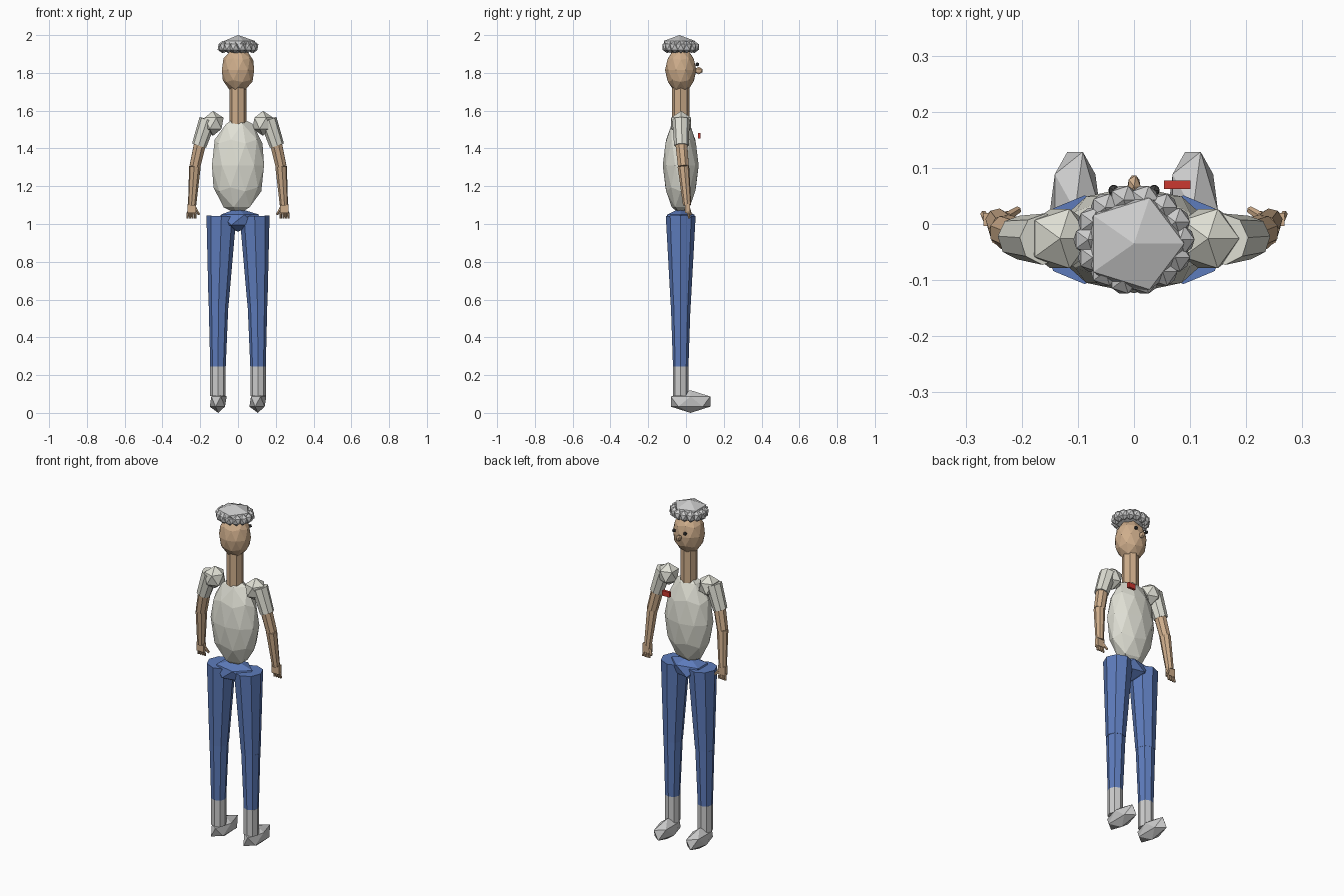
import bpy, math
from mathutils import Vector

if "Cube" in bpy.data.objects:
    bpy.data.objects.remove(bpy.data.objects["Cube"])


def mat(name, rgb):
    m = bpy.data.materials.new(name)
    m.diffuse_color = (*rgb, 1)
    m.use_nodes = True
    m.node_tree.nodes["Principled BSDF"].inputs["Base Color"].default_value = m.diffuse_color
    return m


SKIN = mat("skin", (0.62, 0.42, 0.26))
SHIRT = mat("shirt", (0.74, 0.74, 0.66))
DENIM = mat("denim", (0.11, 0.20, 0.50))
RED = mat("red", (0.60, 0.04, 0.03))
DARK = mat("dark", (0.05, 0.05, 0.05))


def finish(name, m):
    o = bpy.context.object
    o.name = name
    if m:
        o.data.materials.append(m)
    return o


def ball(name, c, s, m=None, sub=1):
    bpy.ops.mesh.primitive_ico_sphere_add(subdivisions=sub, radius=1, location=c)
    bpy.context.object.scale = s
    return finish(name, m)


def limb(name, a, b, ra, rb, m=None, sides=8):
    a, b = Vector(a), Vector(b)
    d = b - a
    bpy.ops.mesh.primitive_cone_add(vertices=sides, radius1=ra, radius2=rb,
                                    depth=d.length, location=(a + b) / 2)
    bpy.context.object.rotation_euler = d.to_track_quat('Z', 'Y').to_euler()
    return finish(name, m)


def box(name, c, s, m=None):
    bpy.ops.mesh.primitive_cube_add(size=1, location=c)
    bpy.context.object.scale = s
    return finish(name, m)


Y = -0.028  # body axis

# Torso, pelvis, neck, head
ball("torso", (0, Y, 1.31), (0.145, 0.095, 0.26), SHIRT, 2)
ball("pelvis", (0, Y, 1.022), (0.125, 0.085, 0.062), DENIM, 1)
limb("neck", (0, Y, 1.53), (0, Y, 1.73), 0.046, 0.046, SKIN)
ball("head", (0, Y, 1.815), (0.09, 0.083, 0.12), SKIN, 2)

# Face
ball("nose", (0, 0.067, 1.812), (0.013, 0.023, 0.02), SKIN)
for s in (-1, 1):
    ball("eye", (s * 0.036, 0.06, 1.845), (0.011, 0.011, 0.011), DARK)

# Hair: faceted crown and a ring of curls
ball("hair_crown", (0, -0.035, 1.945), (0.1, 0.096, 0.055))
N = 14
for i in range(N):
    t = 2 * math.pi * i / N
    ball("hair_curl", (0.082 * math.cos(t), Y + 0.073 * math.sin(t), 1.937),
         (0.029, 0.029, 0.033))

# Chest badge
box("badge", (0.077, 0.07, 1.467), (0.047, 0.015, 0.03), RED)

for s in (-1, 1):
    # Arm
    ball("shoulder", (s * 0.132, -0.026, 1.533), (0.062, 0.062, 0.066), SHIRT)
    limb("sleeve", (s * 0.16, -0.027, 1.552), (s * 0.206, -0.024, 1.415),
         0.046, 0.039, SHIRT)
    elbow = (s * 0.228, -0.014, 1.305)
    wrist = (s * 0.243, 0.006, 1.10)
    limb("upper_arm", (s * 0.2, -0.025, 1.43), elbow, 0.034, 0.031, SKIN)
    limb("forearm", elbow, wrist, 0.031, 0.022, SKIN)
    # Hand with four fingers and a thumb
    box("palm", (s * 0.245, 0.008, 1.082), (0.046, 0.024, 0.05), SKIN)
    for i in range(4):
        x = 0.228 + 0.012 * i
        limb("finger", (s * x, 0.01, 1.065),
             (s * (x + 0.002 * (i - 1)), 0.018, 1.03), 0.007, 0.006, SKIN, 6)
    limb("thumb", (s * 0.228, 0.012, 1.085), (s * 0.207, 0.025, 1.05),
         0.009, 0.007, SKIN, 6)

    # Leg, sock and shoe
    hip, knee = (s * 0.088, Y, 1.042), (s * 0.103, Y, 0.57)
    ankle = (s * 0.106, Y, 0.245)
    limb("thigh", hip, knee, 0.079, 0.053, DENIM)
    limb("shin", knee, ankle, 0.052, 0.041, DENIM)
    limb("sock", ankle, (s * 0.106, Y, 0.09), 0.041, 0.041)
    ball("shoe", (s * 0.105, 0.024, 0.06), (0.05, 0.123, 0.06))
